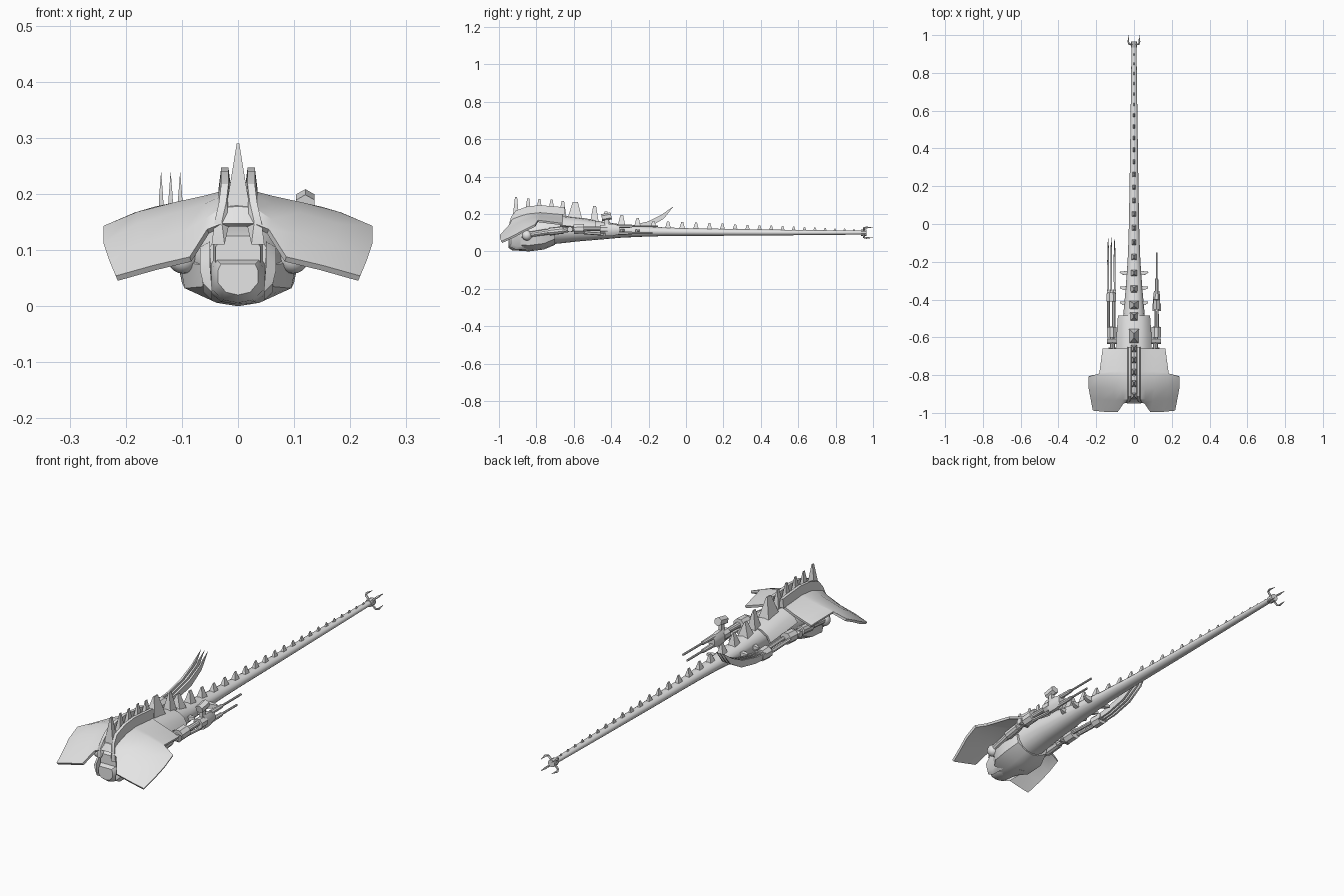
import bpy, math
from mathutils import Vector

if "Cube" in bpy.data.objects:
    bpy.data.objects.remove(bpy.data.objects["Cube"])

grey = bpy.data.materials.new("plain light grey")
grey.diffuse_color = (0.78, 0.78, 0.78, 1)
grey.use_nodes = True
grey.node_tree.nodes["Principled BSDF"].inputs["Base Color"].default_value = grey.diffuse_color


def build(name, verts, faces, angle=None, thick=0):
    me = bpy.data.meshes.new(name)
    me.from_pydata([tuple(v) for v in verts], [], faces)
    me.validate()
    me.materials.append(grey)
    ob = bpy.data.objects.new(name, me)
    bpy.context.collection.objects.link(ob)
    bpy.ops.object.select_all(action='DESELECT')
    ob.select_set(True)
    bpy.context.view_layer.objects.active = ob
    bpy.ops.object.mode_set(mode='EDIT')
    bpy.ops.mesh.select_all(action='SELECT')
    bpy.ops.mesh.normals_make_consistent(inside=False)
    bpy.ops.object.mode_set(mode='OBJECT')
    if thick:
        # sheets gain thickness below their upper surface
        up = sum(p.normal.z for p in me.polygons) > 0
        mod = ob.modifiers.new("thickness", 'SOLIDIFY')
        mod.thickness = thick
        mod.offset = -1 if up else 1
        bpy.ops.object.modifier_apply(modifier=mod.name)
        if not up:
            bpy.ops.object.mode_set(mode='EDIT')
            bpy.ops.mesh.select_all(action='SELECT')
            bpy.ops.mesh.normals_make_consistent(inside=False)
            bpy.ops.object.mode_set(mode='OBJECT')
    if angle:
        bpy.ops.object.shade_smooth_by_angle(angle=math.radians(angle))
    return ob


def skin(name, rings, angle=35):
    # Closed rings joined into a capped solid
    n = len(rings[0])
    faces = [(i*n+j, i*n+(j+1) % n, (i+1)*n+(j+1) % n, (i+1)*n+j)
             for i in range(len(rings)-1) for j in range(n)]
    faces += [tuple(range(n)), tuple(range((len(rings)-1)*n, len(rings)*n))]
    return build(name, [v for r in rings for v in r], faces, angle)


def hull(name, stations, n=16):
    # Elliptical sections: y, half width, bottom, top
    rings = []
    for y, w, lo, hi in stations:
        rings.append([(w*math.cos(2*math.pi*j/n), y,
                       (lo+hi)/2 + (hi-lo)/2*math.sin(2*math.pi*j/n)) for j in range(n)])
    return skin(name, rings, 40)


def tube(name, pts, radii, n=10, flat=1.0):
    # Round or flattened tube along a path; flat scales its width
    pts = [Vector(p) for p in pts]
    rings = []
    for i, p in enumerate(pts):
        d = (pts[min(i+1, len(pts)-1)] - pts[max(i-1, 0)]).normalized()
        ref = Vector((1, 0, 0)) if abs(d.x) < 0.9 else Vector((0, 0, 1))
        v = d.cross(ref).normalized()
        u = v.cross(d)
        rings.append([p + radii[i]*(flat*math.cos(2*math.pi*(j+.5)/n)*u
                                    + math.sin(2*math.pi*(j+.5)/n)*v) for j in range(n)])
    return skin(name, rings)


def box(name, c, s):
    x, y, z = c
    return skin(name, [[(x+a*s[0], y+b*s[1], z+h*s[2]) for a, b in ((-1, -1), (1, -1), (1, 1), (-1, 1))]
                       for h in (-1, 1)], None)


def spike(name, y, w, l, lo, hi):
    rings = [[(-w, y-l, lo), (w, y-l, lo), (w, y+l, lo), (-w, y+l, lo)],
             [(-w*.1, y-l*.25, hi), (w*.1, y-l*.25, hi), (w*.1, y+l*.4, hi), (-w*.1, y+l*.4, hi)]]
    return skin(name, rings, None)


def shell(name, rows, thick):
    # Half grid from the centreline outwards, mirrored and thickened
    n = len(rows[0])
    full = [[(-x, y, z) for x, y, z in reversed(r[1:])] + list(r) for r in rows]
    m = 2*n - 1
    faces = [(i*m+j, i*m+j+1, (i+1)*m+j+1, (i+1)*m+j)
             for i in range(len(rows)-1) for j in range(m-1)]
    return build(name, [v for r in full for v in r], faces, 30, thick)


# Body and long tail
hull("body", [(-.90, .06, .03, .13), (-.85, .085, .014, .15), (-.78, .092, .02, .18),
              (-.70, .078, .04, .185), (-.57, .064, .054, .176), (-.45, .054, .064, .16),
              (-.35, .045, .073, .145), (-.2, .034, .08, .132), (-.1, .03, .082, .128)])
hull("tail", [(-.1, .03, .082, .128), (0, .027, .083, .124), (.3, .022, .084, .119),
              (.65, .017, .087, .114), (.95, .013, .09, .111)], 16)

# Belly plate, with angular lower corners
rings = []
for y, w, lo, hi in ((-.90, .05, .004, .08), (-.84, .095, .0, .1), (-.76, .10, .01, .11), (-.70, .08, .035, .12)):
    rings.append([(-w*.55, y, hi), (-w*1.1, y, (lo+hi)/2+.03), (-w, y, lo+.032), (-w*.4, y, lo+.006),
                  (0, y, lo), (w*.4, y, lo+.006), (w, y, lo+.032), (w*1.1, y, (lo+hi)/2+.03), (w*.55, y, hi)])
skin("belly_plate", rings, 40)

# Head: blunt snout and a set-back brow
rings = []
for y, w, lo, hi in ((-.95, .036, .02, .075), (-.93, .044, .006, .082), (-.88, .05, .003, .09), (-.8, .06, .005, .11)):
    rings.append([(-w, y, lo+.022), (-w*.6, y, lo+.005), (0, y, lo), (w*.6, y, lo+.005), (w, y, lo+.022),
                  (w, y, hi-.012), (w*.85, y, hi), (-w*.85, y, hi), (-w, y, hi-.012)])
skin("snout", rings, 50)
skin("brow", [[(-w, y, .07), (w, y, .07), (w, y, hi-.02), (w*.7, y, hi), (-w*.7, y, hi), (-w, y, hi-.02)]
              for y, w, hi in ((-.93, .04, .125), (-.9, .044, .138), (-.8, .055, .16))], 30)

# Hood with drooping side wings
hood = [
    [(0, -.945, .147), (.03, -.945, .147), (.055, -.95, .137), (.086, -.995, .088), (.15, -.995, .073), (.218, -.988, .054)],
    [(0, -.93, .178), (.03, -.93, .175), (.06, -.93, .155), (.1, -.935, .13), (.17, -.93, .112), (.23, -.925, .083)],
    [(0, -.87, .21), (.03, -.87, .196), (.06, -.87, .182), (.11, -.87, .167), (.18, -.87, .147), (.24, -.87, .113)],
    [(0, -.80, .215), (.03, -.80, .205), (.06, -.80, .197), (.11, -.80, .186), (.18, -.80, .168), (.24, -.808, .143)],
    [(0, -.78, .215), (.03, -.78, .205), (.06, -.78, .197), (.1, -.78, .188), (.15, -.785, .177), (.184, -.792, .167)],
    [(0, -.66, .21), (.03, -.66, .2), (.05, -.66, .191), (.085, -.658, .178), (.13, -.658, .163), (.166, -.66, .15)],
]
shell("hood", hood, .011)

# Raised rails beside the crest, running down to the front notch
for s in (-1, 1):
    path = [(-.945, .15, .042), (-.935, .185, .034), (-.91, .218, .03), (-.85, .24, .03), (-.78, .247, .03), (-.65, .236, .03)]
    skin("crest_rail", [[(s*(x-.018), y, z-.04), (s*(x+.005), y, z-.04), (s*x, y, z), (s*(x-.013), y, z)]
                        for y, z, x in path], 30)

# Collar behind the hood
shell("collar", [[(0, y, z), (.04, y, z-.006), (.07, y, z-.024), (w, y, z-.052)]
                 for y, z, w in ((-.67, .192, .092), (-.58, .183, .092), (-.485, .168, .085))], .01)

# Back spikes, large at the shoulders and shrinking down the tail
for y, w, l, lo, hi in ((-.91, .022, .018, .17, .29), (-.845, .014, .018, .2, .282), (-.785, .014, .018, .2, .28),
                        (-.72, .014, .018, .2, .278), (-.66, .016, .02, .19, .27), (-.595, .028, .042, .165, .265),
                        (-.49, .022, .024, .15, .242), (-.43, .026, .024, .145, .212),
                        (-.345, .021, .022, .13, .195), (-.26, .019, .02, .122, .178)):
    spike("back_spike", y, w, l, lo, hi)
y = -.175
while y < .93:
    t = (y + .175) / 1.1
    spike("tail_spike", y, .016-.024*t+.012*t*t, .018-.010*t, .118-.012*t, .163-.045*t)
    y += .078 - .03*t

# Tail-tip claws around a small hub
tube("tail_hub", [(0, .935, .1), (0, .965, .1)], [.017, .017])
for k in range(4):
    a = math.pi/4 + k*math.pi/2
    c, s = math.cos(a), math.sin(a)
    tube("tail_claw", [(c*.01, .95, .1+s*.01), (c*.036, .952, .1+s*.036), (c*.042, .965, .1+s*.04),
                       (c*.038, 1.0, .1+s*.037)], [.005, .005, .005, .001], 5)

for s in (-1, 1):
    # Jaw guards
    skin("jaw_guard", [[(s*.046, y, lo), (s*.062, y+.01, lo+.015), (s*.068, y+.01, hi-.01), (s*.05, y, hi)]
                       for y, lo, hi in ((-.945, .025, .075), (-.91, .01, .115), (-.84, .01, .12))], 40)
    # Flank spikes
    for y, z in ((-.42, .11), (-.34, .108), (-.26, .105)):
        tube("flank_spike", [(s*.025, y, z), (s*.055, y, z+.003), (s*.074, y+.005, z+.006)], [.018, .013, .006], 4)
    # Arms
    bpy.ops.mesh.primitive_uv_sphere_add(segments=16, ring_count=10, radius=.027, location=(s*.098, -.85, .085))
    ball = bpy.context.object
    ball.name = "shoulder"
    ball.data.materials.append(grey)
    bpy.ops.object.shade_smooth()
    tube("upper_arm", [(s*.1, -.85, .088), (s*.112, -.72, .108), (s*.115, -.6, .118)], [.015, .016, .012])
    tube("arm_cuff", [(s*.112, -.73, .106), (s*.115, -.655, .115)], [.021, .02])
    tube("elbow_axle", [(s*.09, -.62, .118), (s*.142, -.62, .118)], [.015, .015])
    tube("elbow", [(s*.118, -.6, .118), (s*.118, -.545, .121)], [.027, .027], 8)

# Right forearm and gun
tube("gun_arm", [(.12, -.56, .12), (.12, -.44, .122)], [.013, .011])
tube("gun_arm_brace", [(.12, -.55, .1), (.12, -.44, .092)], [.008, .008], 6)
tube("gun_collar", [(.12, -.46, .118), (.12, -.42, .118)], [.024, .024], 8)
tube("gun_body", [(.12, -.43, .115), (.12, -.39, .115), (.12, -.355, .115)], [.034, .034, .026], 8, .6)
box("gun_sight_post", (.12, -.425, .16), (.008, .011, .025))
tube("gun_sight", [(.12, -.45, .18), (.12, -.4, .19)], [.019, .019], 6)
for z, end in ((.135, -.15), (.098, -.18)):
    tube("gun_barrel", [(.12, -.37, z), (.12, -.29, z), (.12, -.288, z), (.12, end, z)], [.011, .009, .005, .005], 8)

# Left forearm and three long blades
for x in (-.135, -.107):
    tube("forearm_rod", [(x, -.56, .12), (x, -.4, .115)], [.009, .009], 8)
tube("hand", [(-.12, -.41, .115), (-.12, -.362, .115)], [.028, .026], 8)
for x in (-.137, -.12, -.103):
    tube("blade", [(x, -.39, .115), (x, -.30, .122), (x, -.2, .145), (x, -.125, .185), (x, -.07, .238)],
         [.016, .02, .022, .017, .001], 4, .3)
    tube("knuckle", [(x-.007, -.36, .118), (x+.007, -.36, .118)], [.014, .014], 8)
